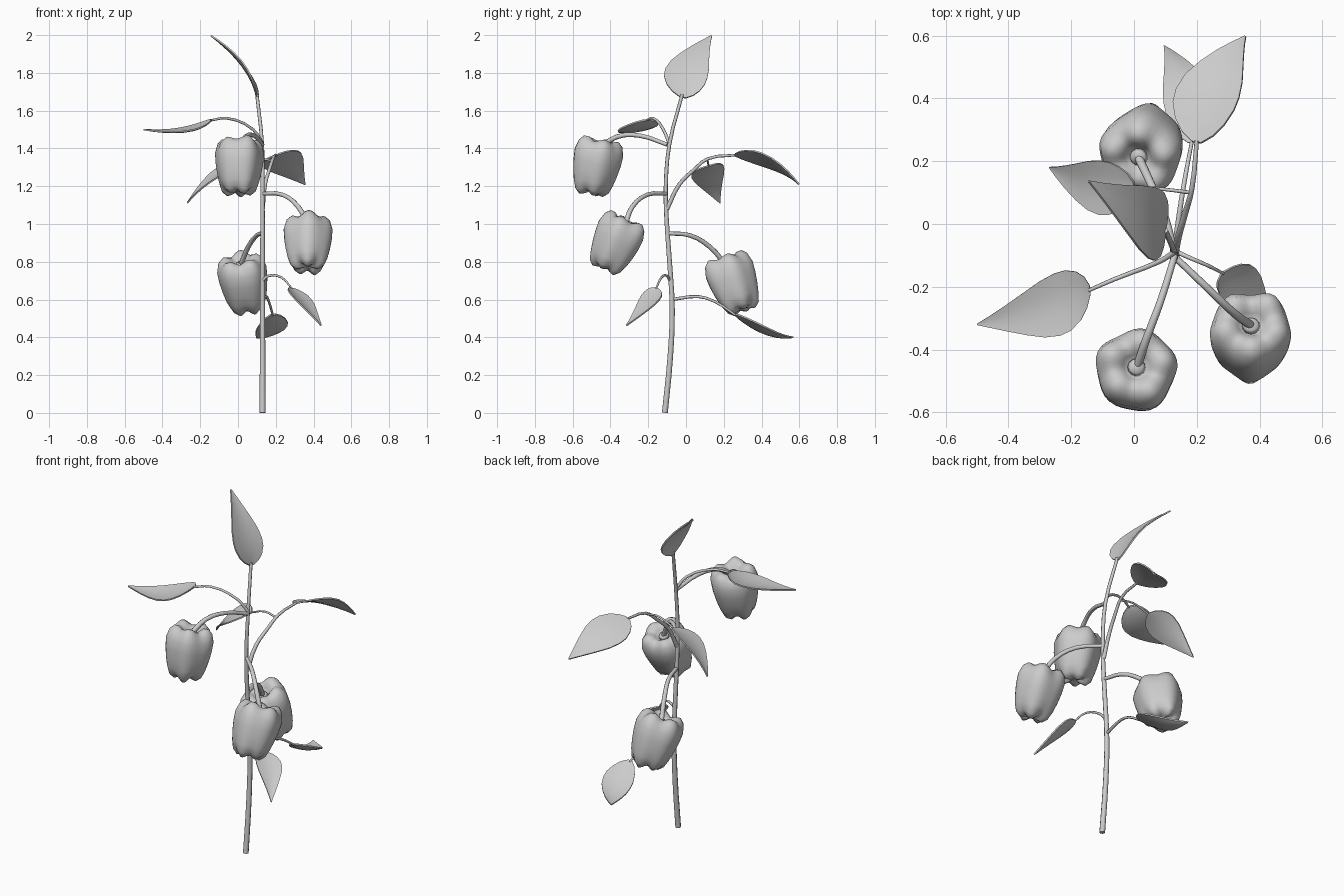
import bpy, bmesh, math
from mathutils import Vector as V

if "Cube" in bpy.data.objects:
    bpy.data.objects.remove(bpy.data.objects["Cube"])


def finish(bm, name):
    me = bpy.data.meshes.new(name)
    bmesh.ops.recalc_face_normals(bm, faces=bm.faces)
    for f in bm.faces:
        f.smooth = True
    bm.to_mesh(me)
    bm.free()
    ob = bpy.data.objects.new(name, me)
    bpy.context.collection.objects.link(ob)
    return ob


def tube(name, pts, r0, r1):
    """Tapered stem through the points."""
    cu = bpy.data.curves.new(name, 'CURVE')
    cu.dimensions = '3D'
    cu.bevel_depth = 1.0
    cu.bevel_resolution = 2
    cu.use_fill_caps = True
    cu.resolution_u = 3
    sp = cu.splines.new('BEZIER')
    sp.bezier_points.add(len(pts) - 1)
    for i, (bp, p) in enumerate(zip(sp.bezier_points, pts)):
        bp.co = p
        bp.handle_left_type = bp.handle_right_type = 'AUTO'
        bp.radius = r0 + (r1 - r0) * i / (len(pts) - 1)
    ob = bpy.data.objects.new(name, cu)
    bpy.context.collection.objects.link(ob)


def leaf(name, base, mid, tip, side, half):
    """Thin pointed blade: curved midrib with a width profile, slightly cupped."""
    base, mid, tip, side = V(base), V(mid), V(tip), V(side).normalized()
    up = (tip - base).cross(side).normalized()
    if up.z < 0:
        up = -up
    widths = [(0, .15), (.06, .5), (.15, .78), (.27, .97), (.38, 1), (.52, .9),
              (.66, .68), (.8, .42), (.91, .2), (1, .02)]
    m, thick = .4, .004
    bm = bmesh.new()
    sheets = []
    for off in (thick, -thick):
        rows = []
        for t, w in widths:
            c = (base * ((t - m) * (t - 1) / m) + mid * (t * (t - 1) / (m * (m - 1)))
                 + tip * (t * (t - m) / (1 - m)))
            rows.append([bm.verts.new(c + side * (half * w * s)
                                      + up * (.012 * w * (s * s - .4) + off))
                         for s in (-1, -.5, 0, .5, 1)])
        for a, b in zip(rows, rows[1:]):
            for i in range(4):
                bm.faces.new((a[i], a[i + 1], b[i + 1], b[i]))
        sheets.append(rows[0] + [r[4] for r in rows[1:-1]] + rows[-1][::-1]
                      + [r[0] for r in rows[-2:0:-1]])
    # rim joining upper and lower sheets
    a, b = sheets
    for i in range(len(a)):
        j = (i + 1) % len(a)
        bm.faces.new((a[i], a[j], b[j], b[i]))
    ob = finish(bm, name)
    bpy.context.view_layer.objects.active = ob
    ob.select_set(True)
    bpy.ops.object.shade_smooth_by_angle(angle=math.radians(40))
    ob.select_set(False)


def pepper(name, top, bottom, turn, size=1.0):
    """Lobed body of revolution hanging from top towards bottom, plus a cap disc."""
    top = V(top)
    rot = (top - V(bottom)).to_track_quat('Z', 'Y')
    # radius, height, lobe strength
    prof = [(.026, -.008, 0), (.042, .015, .04), (.064, .034, .08), (.09, .036, .08),
            (.114, .014, .06), (.128, -.03, .045), (.125, -.085, .035), (.116, -.14, .035),
            (.104, -.19, .04), (.087, -.23, .06), (.06, -.25, .09), (.032, -.245, .07)]
    n = 40
    bm = bmesh.new()

    def vert(r, h, k, a):
        lobe = math.cos(5 * (a + turn)) + .4 * math.cos(3 * a + turn)
        # lobes also rise at the shoulder and droop at the base
        dz = k * lobe * .1 * (1 if h > 0 else -1 if h < -.2 else 0)
        rr = r * (1 + k * lobe)
        return bm.verts.new(top + rot @ V((rr * math.cos(a), rr * math.sin(a), h + dz)) * size)

    rings = [[vert(r, h, k, 2 * math.pi * i / n) for i in range(n)] for r, h, k in prof]
    for a, b in zip(rings, rings[1:]):
        for i in range(n):
            j = (i + 1) % n
            bm.faces.new((a[i], a[j], b[j], b[i]))
    for ring, h in ((rings[0], -.008), (rings[-1], -.235)):
        c = bm.verts.new(top + rot @ V((0, 0, h)) * size)
        for i in range(n):
            bm.faces.new((ring[i], ring[(i + 1) % n], c))
    finish(bm, name)
    # stalk cap
    bm = bmesh.new()
    bmesh.ops.create_cone(bm, cap_ends=True, segments=12, radius1=.03, radius2=.022, depth=.016)
    for v in bm.verts:
        v.co = top + rot @ (v.co + V((0, 0, .006)))
    finish(bm, name + "_cap")


# main stem
tube("main_stem", [(.13, -.112, 0), (.13, -.083, .3), (.13, -.073, .55), (.13, -.087, .8),
                   (.13, -.103, 1.03), (.13, -.107, 1.2), (.128, -.088, 1.42),
                   (.1, -.02, 1.685)], .0155, .009)

# leaf stalks
tube("back_upper_stalk", [(.13, -.1, 1.08), (.143, -.035, 1.21), (.165, .04, 1.285),
                          (.185, .115, 1.345), (.2, .265, 1.365)], .012, .007)
tube("back_left_stalk", [(.182, .1, 1.335), (.1, .11, 1.345), (0, .12, 1.308)], .006, .005)
tube("back_lower_stalk", [(.13, -.075, .6), (.15, .07, .615), (.165, .16, .585),
                          (.185, .265, .515)], .009, .006)
tube("left_stalk", [(.128, -.09, 1.43), (.08, -.12, 1.5), (-.06, -.175, 1.56),
                    (-.145, -.212, 1.548)], .009, .006)
tube("right_stalk", [(.13, -.085, .7), (.16, -.1, .725), (.23, -.13, .717),
                     (.285, -.158, .658)], .008, .005)

# leaves: base, widest point, tip, side direction, half width
leaf("top_leaf", (.1, -.018, 1.67), (.052, .004, 1.80), (-.143, .136, 1.997), (.03, .23, -.05), .115)
leaf("back_upper_leaf", (.2, .26, 1.365), (.239, .42, 1.328), (.355, .598, 1.21), (.21, -.03, .08), .108)
leaf("back_left_leaf", (0, .12, 1.308), (-.11, .118, 1.262), (-.268, .18, 1.112), (0, .17, .05), .09)
leaf("back_lower_leaf", (.185, .26, .52), (.178, .40, .437), (.097, .568, .4), (.165, .02, .03), .085)
leaf("left_leaf", (-.14, -.21, 1.55), (-.25, -.258, 1.5), (-.5, -.32, 1.5), (-.02, .2, .02), .1)
leaf("right_leaf", (.282, -.156, .66), (.336, -.188, .6), (.44, -.315, .462), (.1, .095, -.02), .07)

# peppers: hanging point, lower end, lobe turn, size, stalk path
fruits = [("front_pepper", (.008, -.457, 1.408), (.003, -.503, 1.16), .35, 1.0,
           [(.13, -.1, 1.42), (.085, -.245, 1.468), (.04, -.365, 1.462), (.01, -.455, 1.405)]),
          ("right_pepper", (.373, -.325, .99), (.367, -.44, .74), .9, 1.0,
           [(.13, -.105, 1.16), (.235, -.205, 1.155), (.32, -.285, 1.09), (.373, -.323, .992)]),
          ("back_pepper", (.015, .213, .782), (.055, .305, .53), .6, 1.02,
           [(.13, -.095, .95), (.1, .02, .94), (.055, .125, .88), (.015, .211, .784)])]
for name, top, bottom, turn, size, path in fruits:
    pepper(name, top, bottom, turn, size)
    tube(name + "_stalk", path, .0105, .014)
